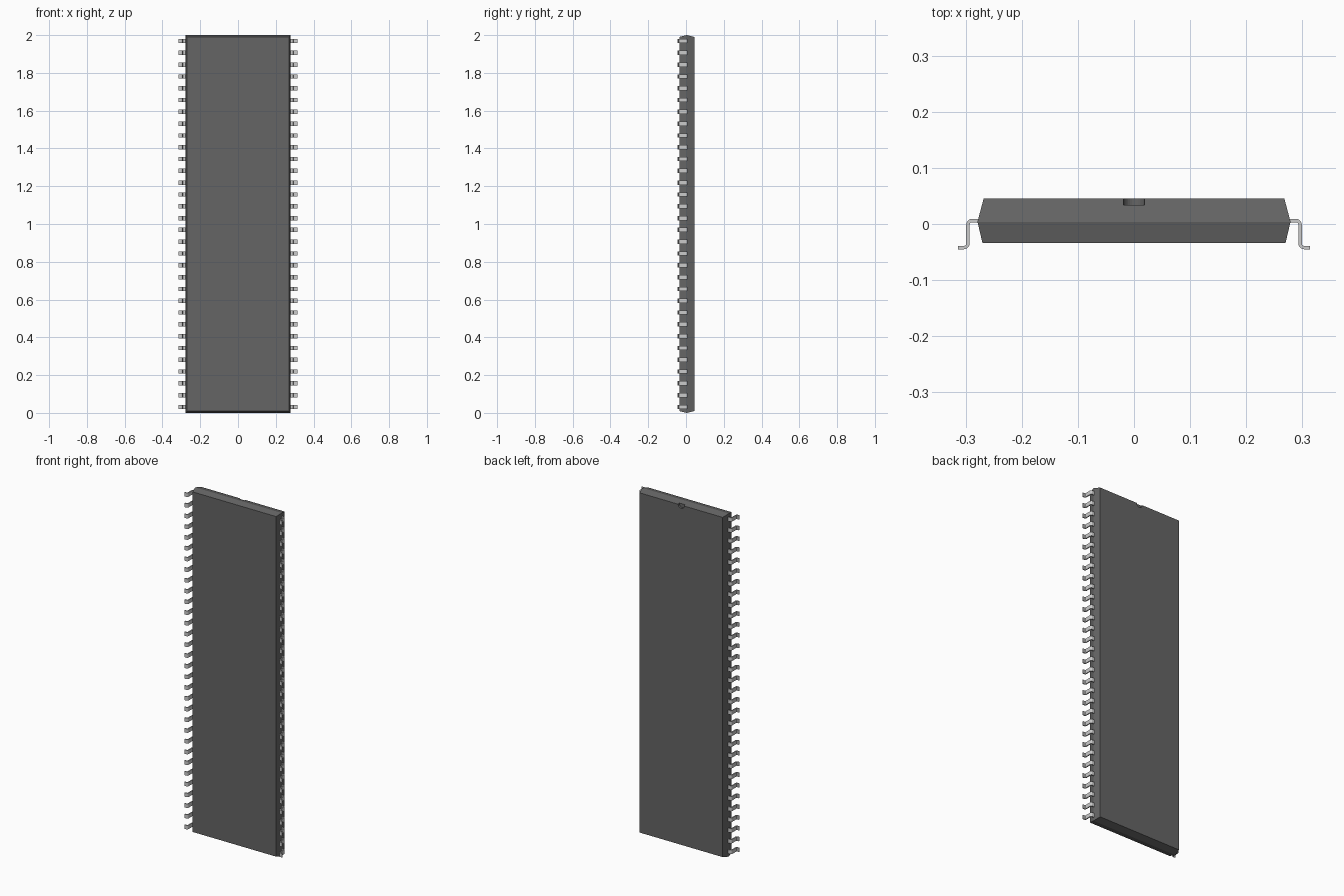
import bpy, bmesh, math

if "Cube" in bpy.data.objects:
    bpy.data.objects.remove(bpy.data.objects["Cube"])


def material(name, shade):
    m = bpy.data.materials.new(name)
    m.diffuse_color = (shade, shade, shade, 1)
    m.use_nodes = True
    m.node_tree.nodes["Principled BSDF"].inputs["Base Color"].default_value = m.diffuse_color
    return m


def finish(bm, name, mat=None):
    bmesh.ops.recalc_face_normals(bm, faces=bm.faces[:])
    me = bpy.data.meshes.new(name)
    bm.to_mesh(me)
    bm.free()
    ob = bpy.data.objects.new(name, me)
    bpy.context.collection.objects.link(ob)
    if mat:
        me.materials.append(mat)
    return ob


dark = material("dark_plastic", 0.13)
metal = material("pin_metal", 0.6)

# Package body: three stacked rectangles, widest at the parting line
bm = bmesh.new()
rings = []
for y, hx, hz in ((-0.034, 0.27, 0.991), (0.004, 0.279, 1.0), (0.045, 0.268, 0.99)):
    rings.append([bm.verts.new((sx * hx, y, 1 + sz * hz))
                  for sx, sz in ((-1, -1), (1, -1), (1, 1), (-1, 1))])
bm.faces.new(rings[0])
bm.faces.new(rings[-1][::-1])
for a, b in zip(rings, rings[1:]):
    for i in range(4):
        j = (i + 1) % 4
        bm.faces.new((a[i], a[j], b[j], b[i]))
body = finish(bm, "package_body", dark)

# Orientation notch: half-round pocket at the top edge of the back face
bpy.ops.mesh.primitive_cylinder_add(vertices=32, radius=0.019, depth=0.04,
                                    location=(0, 0.054, 1.99),
                                    rotation=(math.pi / 2, 0, 0))
cutter = bpy.context.object
cutter.name = "notch_cutter"
cutter.data.materials.append(dark)
cut = body.modifiers.new("notch", 'BOOLEAN')
cut.operation = 'DIFFERENCE'
cut.object = cutter
cut.solver = 'EXACT'
bpy.context.view_layer.objects.active = body
bpy.ops.object.modifier_apply(modifier=cut.name)
bpy.data.objects.remove(cutter)


# Gull-wing pin: bent strip profile in x-y, extruded along z
def arc(cx, cy, r, a0, a1, n=5):
    return [(cx + r * math.cos(math.radians(a0 + (a1 - a0) * k / n)),
             cy + r * math.sin(math.radians(a0 + (a1 - a0) * k / n)))
            for k in range(n + 1)]


shoulder, ankle, r_in, r_out = (0.289, -0.001), (0.303, -0.035), 0.004, 0.010
upper = [(0.272, 0.009)] + arc(*shoulder, r_out, 90, 0) + arc(*ankle, r_in, 180, 270) + [(0.314, -0.039)]
lower = [(0.272, 0.003)] + arc(*shoulder, r_in, 90, 0) + arc(*ankle, r_out, 180, 270) + [(0.314, -0.045)]

count, pitch, width = 32, 0.0625, 0.023
z0 = 1 - pitch * (count - 1) / 2
bm = bmesh.new()
rows = [[bm.verts.new((x, y, z0 + s * width / 2)) for x, y in line]
        for line, s in ((upper, -1), (upper, 1), (lower, 1), (lower, -1))]
for i in range(4):
    a, b = rows[i], rows[(i + 1) % 4]
    for k in range(len(a) - 1):
        bm.faces.new((a[k], a[k + 1], b[k + 1], b[k]))
for k in (0, -1):
    bm.faces.new([r[k] for r in rows])
pins = finish(bm, "pins", metal)

# Repeat along the edge, then mirror to the other side
arr = pins.modifiers.new("row", 'ARRAY')
arr.count = count
arr.use_relative_offset = False
arr.use_constant_offset = True
arr.constant_offset_displace = (0, 0, pitch)
mir = pins.modifiers.new("both_sides", 'MIRROR')
mir.use_axis[0] = True
